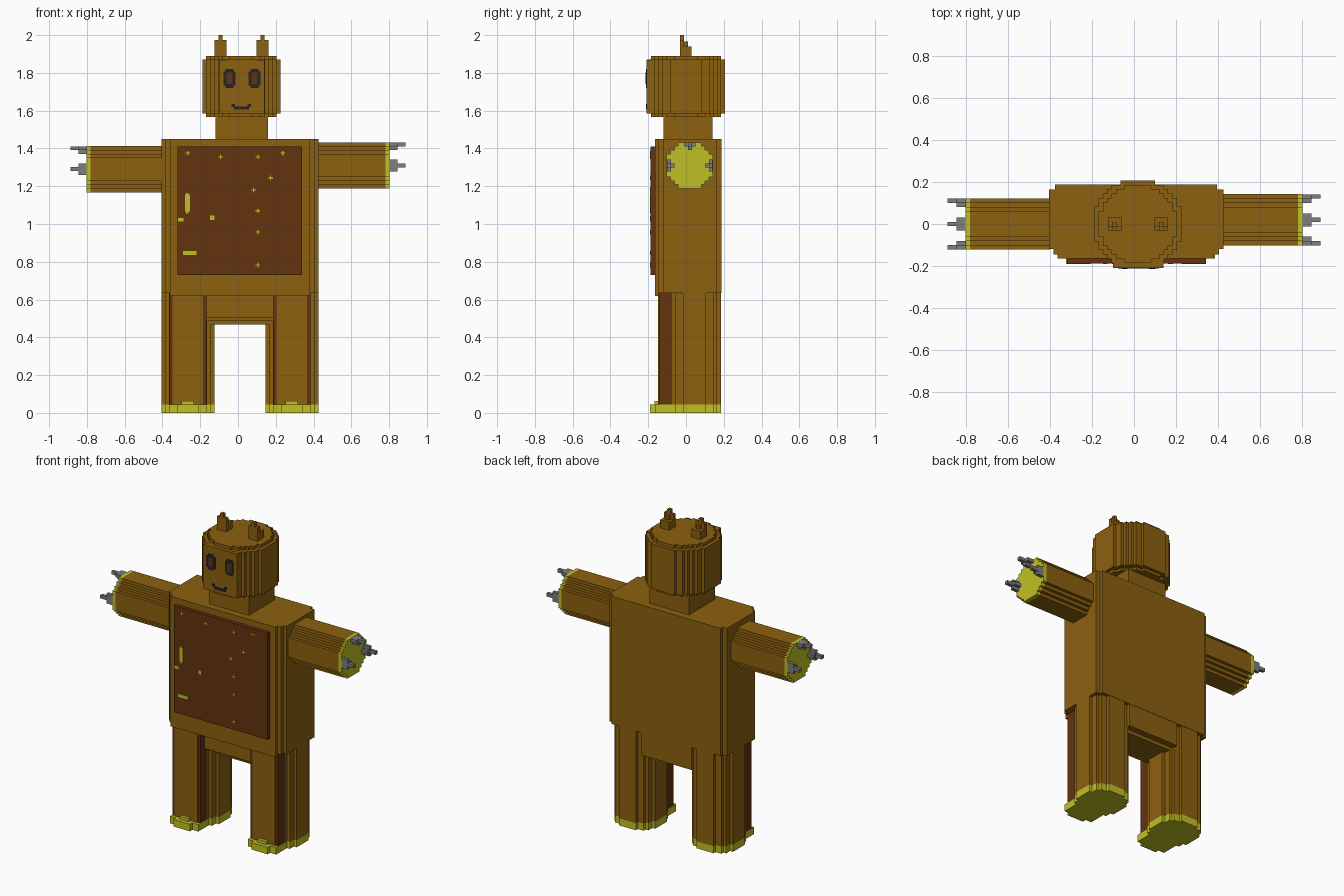
import bpy, bmesh, math
from mathutils import Matrix, Vector

cube = bpy.data.objects.get("Cube")
if cube:
    bpy.data.objects.remove(cube, do_unlink=True)

V = 0.0207    # size of one block
MID = 0.01    # mirror axis of body and limbs


def material(name, rgb):
    m = bpy.data.materials.new(name)
    m.use_nodes = True
    m.diffuse_color = (*rgb, 1)
    m.node_tree.nodes["Principled BSDF"].inputs["Base Color"].default_value = (*rgb, 1)
    return m


brown = material("fur brown", (0.262, 0.119, 0.005))
dark = material("dark brown", (0.125, 0.033, 0.0045))
yellow = material("yellow", (0.527, 0.527, 0.018))
grey = material("claw grey", (0.21, 0.21, 0.21))
black = material("charcoal", (0.018, 0.018, 0.021))


def finish(name, bm, mat):
    bmesh.ops.recalc_face_normals(bm, faces=bm.faces)
    mesh = bpy.data.meshes.new(name)
    bm.to_mesh(mesh)
    bm.free()
    mesh.materials.append(mat)
    ob = bpy.data.objects.new(name, mesh)
    bpy.context.collection.objects.link(ob)
    return ob


def boxes(name, mat, *bounds):
    """One object from boxes given as x0, x1, y0, y1, z0, z1."""
    bm = bmesh.new()
    for x0, x1, y0, y1, z0, z1 in bounds:
        m = Matrix.Translation(((x0 + x1) / 2, (y0 + y1) / 2, (z0 + z1) / 2))
        m = m @ Matrix.Diagonal((abs(x1 - x0), y1 - y0, z1 - z0, 1))
        bmesh.ops.create_cube(bm, size=1, matrix=m)
    return finish(name, bm, mat)


def prism(name, mat, outline, start, end, place):
    """Extrude a 2D outline; place maps (u, v, depth) to a point."""
    bm = bmesh.new()
    face = bm.faces.new([bm.verts.new(place(u, v, start)) for u, v in outline])
    ext = bmesh.ops.extrude_face_region(bm, geom=[face])
    move = Vector(place(0, 0, end)) - Vector(place(0, 0, start))
    bmesh.ops.translate(bm, vec=move,
                        verts=[g for g in ext["geom"] if isinstance(g, bmesh.types.BMVert)])
    return finish(name, bm, mat)


def disc(n, cu, cv, size=V):
    """Stepped circle outline, n blocks across."""
    right = []
    for i in range(n):
        y = i + 0.5 - n / 2
        w = min(n / 2, round(math.sqrt((n / 2 + 0.15) ** 2 - y * y)))
        if right and right[-1][0] == w:
            right.pop()
        else:
            right.append((w, i - n / 2))
        right.append((w, i + 1 - n / 2))
    pts = right + [(-w, y) for w, y in reversed(right)]
    return [(cu + u * size, cv + v * size) for u, v in pts]


def upright(u, v, d):
    return (u, v, d)


def sideways(u, v, d):
    return (d, u, v)


# Head: three stacked stepped discs, flat face and neck
HX = 0.018
for name, n, z0, z1 in (("head", 20, 1.585, 1.87), ("head_top", 18, 1.87, 1.89),
                        ("head_underside", 18, 1.567, 1.585)):
    prism(name, brown, disc(n, HX, 0.0), z0, z1, upright)
boxes("face", brown, (-0.10, 0.14, -0.209, -0.15, 1.586, 1.869))
boxes("neck", brown, (-0.12, 0.16, -0.12, 0.14, 1.44, 1.57))

# Ears
for side, x in (("right", -0.0925), ("left", 0.1295)):
    boxes(side + "_ear", brown,
          (x - 0.032, x + 0.032, -0.032, 0.03, 1.885, 1.94),
          (x - 0.032, x + 0.032, -0.032, -0.011, 1.94, 1.975),
          (x - 0.011, x + 0.011, -0.032, -0.011, 1.975, 2.0),
          (x - 0.011, x + 0.011, -0.011, 0.010, 1.94, 1.965))

# Eyes with dark centres
for side, x in (("right", -0.045), ("left", 0.0875)):
    boxes(side + "_eye", black,
          (x - 0.031, x + 0.031, -0.212, -0.208, 1.733, 1.808),
          (x - 0.02, x + 0.02, -0.212, -0.208, 1.72, 1.82))
    boxes(side + "_pupil", dark, (x - 0.015, x + 0.015, -0.214, -0.21, 1.74, 1.802))

# Smile
boxes("mouth", black, (-0.022, 0.057, -0.212, -0.208, 1.605, 1.621),
      (-0.035, -0.015, -0.212, -0.208, 1.619, 1.636),
      (0.05, 0.07, -0.212, -0.208, 1.619, 1.636))

# Torso with stepped corners
half = [(0.37, -0.165), (0.37, -0.145), (0.394, -0.145), (0.394, -0.12), (0.415, -0.12),
        (0.415, 0.165), (0.385, 0.165), (0.385, 0.187)]
torso = [(MID + u, v) for u, v in half] + [(MID - u, v) for u, v in reversed(half)]
prism("torso", brown, torso, 0.635, 1.45, upright)
boxes("torso_front_hem", brown, (-0.36, 0.38, -0.165, -0.145, 0.62, 0.64))

# Belly panel with yellow marks
PY = -0.187
boxes("belly_panel", dark, (-0.32, 0.34, PY, -0.16, 0.73, 1.41))
marks = [(-0.28, -0.255, 1.065, 1.155), (-0.274, -0.261, 1.055, 1.165),
         (-0.318, -0.288, 1.012, 1.032), (-0.147, -0.125, 1.022, 1.046),
         (-0.29, -0.22, 0.837, 0.857)]
boxes("belly_patches", yellow,
      *[(a, b, PY - 0.004, PY + 0.002, c, d) for a, b, c, d in marks])
spots = [(-0.265, 1.375), (-0.092, 1.355), (0.105, 1.355), (0.237, 1.375), (0.173, 1.245),
         (0.083, 1.18), (0.105, 1.07), (0.105, 0.957), (0.105, 0.783)]
stars = []
for x, z in spots:
    for a, b in ((0.012, 0.003), (0.003, 0.012)):
        stars.append((x - a, x + a, PY - 0.003, PY + 0.002, z - b, z + b))
boxes("belly_sparkles", yellow, *stars)

# Arms, yellow palms and three claws each
for side, s, cy, cz in (("right", -1, 0.0, 1.29), ("left", 1, 0.02, 1.31)):
    ring = disc(12, cy, cz, 0.0204)
    shoulder, wrist, palm = s * 0.40, s * 0.78, s * 0.802
    prism(side + "_arm", brown, ring, shoulder, wrist, sideways)
    prism(side + "_palm", yellow, ring, wrist, palm, sideways)
    claws = []
    for dy, dz in ((0, 1), (-1, 0), (1, 0)):
        # wide bar at the rim, short stem inward, thin tip outward
        for reach, along, across, x1 in ((0.111, 0.0105, 0.031, 0.845),
                                         (0.091, 0.0105, 0.0105, 0.845),
                                         (0.111, 0.0105, 0.0105, 0.888)):
            y, z = cy + dy * reach, cz + dz * reach
            hy, hz = (along, across) if dy else (across, along)
            claws.append((s * 0.795, s * x1, y - hy, y + hy, z - hz, z + hz))
    boxes(side + "_claws", grey, *claws)

# Legs: stepped column, dark shin block with brown front, yellow foot
for side, s in (("right", -1), ("left", 1)):
    cx = MID + s * 0.275
    ring = disc(14, cx, 0.045, 0.02)
    prism(side + "_leg", brown, ring, 0.045, 0.64, upright)
    prism(side + "_foot", yellow, ring, 0.0, 0.045, upright)
    boxes(side + "_shin_sides", dark, (cx - 0.098, cx + 0.098, -0.142, 0.0, 0.045, 0.638))
    boxes(side + "_shin_front", brown, (cx - 0.081, cx + 0.081, -0.147, -0.141, 0.045, 0.638))
    boxes(side + "_toes", yellow, (cx - 0.10, cx + 0.10, -0.165, 0.0, 0.0, 0.045),
          (cx - 0.058, cx + 0.058, -0.19, -0.16, 0.0, 0.045),
          (cx - 0.033, cx + 0.033, -0.166, -0.14, 0.045, 0.064))

# Hips between the legs
boxes("hips", brown, (-0.17, 0.19, -0.10, 0.165, 0.505, 0.64),
      (-0.17, 0.19, -0.08, 0.185, 0.49, 0.64),
      (-0.17, 0.19, -0.055, 0.145, 0.468, 0.64))
